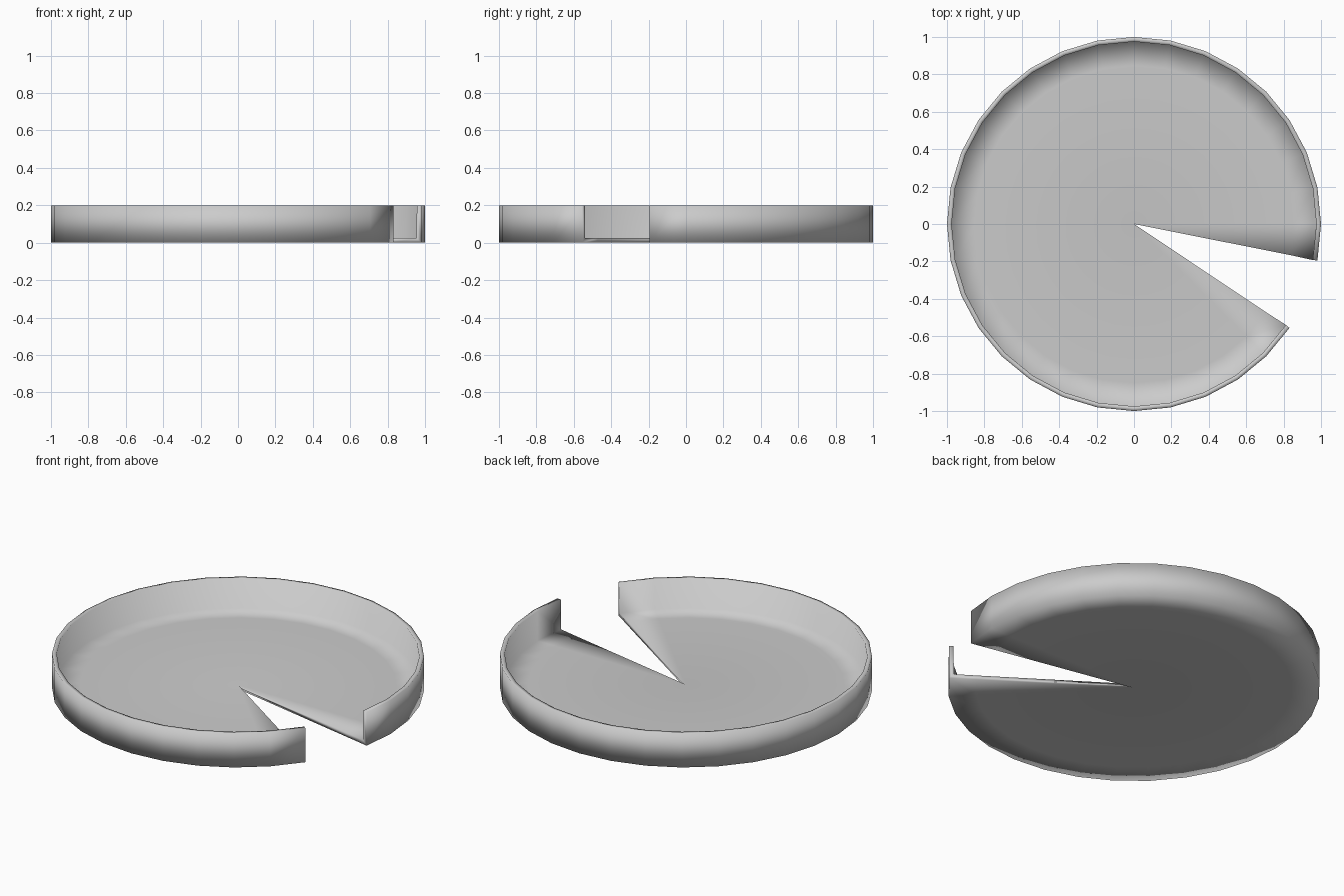
import bpy, bmesh, math

if "Cube" in bpy.data.objects:
    bpy.data.objects.remove(bpy.data.objects["Cube"])

SIDES = 32
STEP = 2 * math.pi / SIDES
PROFILE = [(0.85, 0.0), (1.0, 0.0), (1.0, 0.2)]  # floor ring, floor edge, wall top

bm = bmesh.new()
center = bm.verts.new((0, 0, 0))

# Columns of vertices run round the dish, skipping the two-segment wedge
columns = []
for i in range(-1, SIDES - 2):
    a = i * STEP
    columns.append([bm.verts.new((r * math.cos(a), r * math.sin(a), z)) for r, z in PROFILE])

# Floor and wall faces, wound so normals face down and out
for c, d in zip(columns, columns[1:]):
    bm.faces.new((center, d[0], c[0]))
    for k in range(len(PROFILE) - 1):
        bm.faces.new((c[k], d[k], d[k + 1], c[k + 1]))
for f in bm.faces:
    f.smooth = True

mesh = bpy.data.meshes.new("open_dish")
bm.to_mesh(mesh)
bm.free()
dish = bpy.data.objects.new("open_dish", mesh)
bpy.context.collection.objects.link(dish)

# Thin shell thickness towards the inside
shell = dish.modifiers.new("thickness", 'SOLIDIFY')
shell.thickness = 0.025
shell.offset = -1
shell.use_even_offset = True
